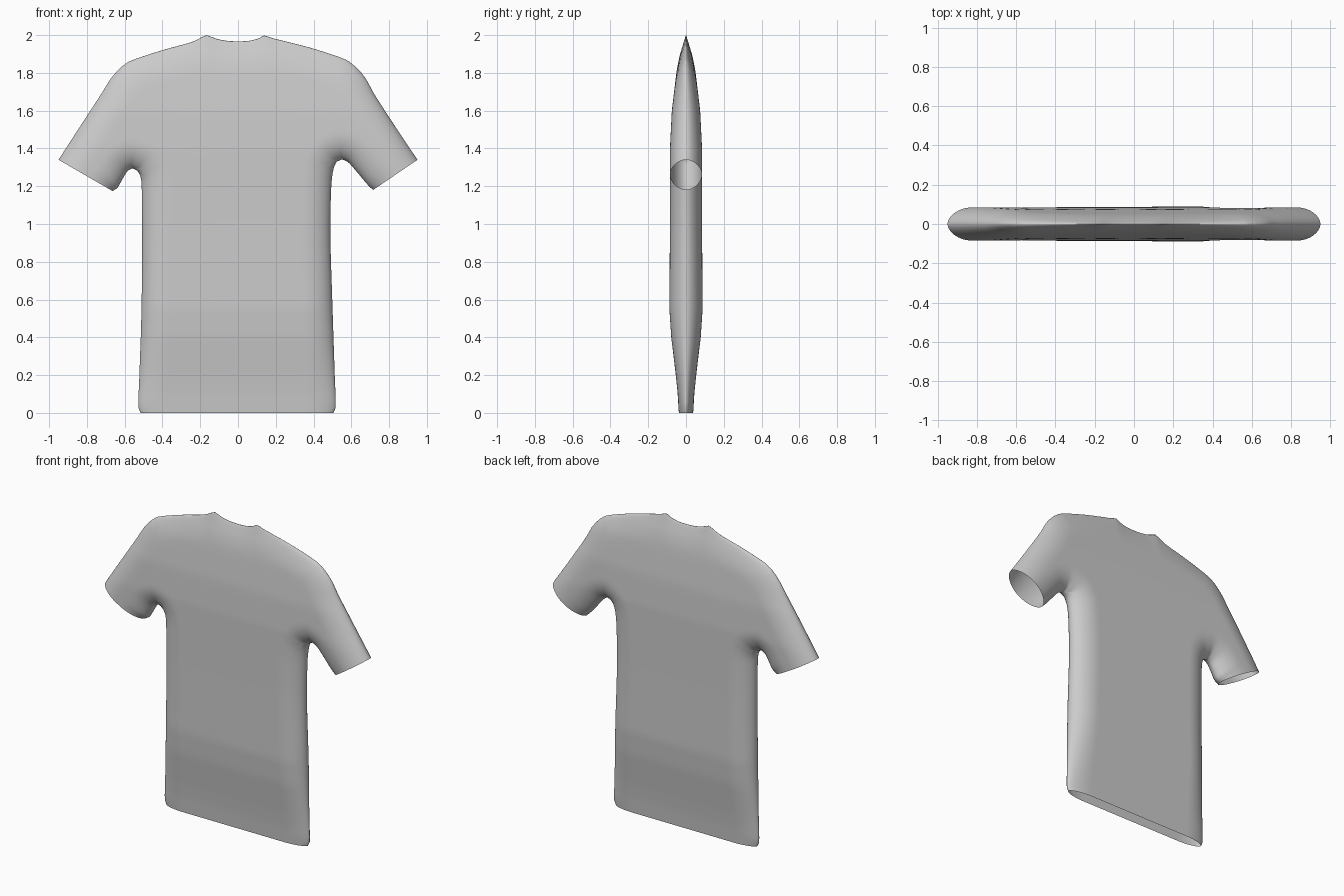
import bpy, bmesh, math
from mathutils import Vector

if "Cube" in bpy.data.objects:
    bpy.data.objects.remove(bpy.data.objects["Cube"])

THICK = [(0, .038), (.1, .044), (.2, .054), (.4, .078), (.55, .088), (1.0, .085), (1.4, .085),
         (1.6, .075), (1.8, .051), (1.9, .034), (1.97, .018), (2.01, .006)]
EDGE_R = 0.15   # width over which the cloth rounds off towards a closed edge


def spline(pts, params):
    """Catmull-Rom curve through 2D points, sampled by chord length."""
    p = [Vector(q) for q in pts]
    cum = [0.0]
    for a, b in zip(p, p[1:]):
        cum.append(cum[-1] + (b - a).length)
    tan = []
    for i in range(len(p)):
        a, b = max(i - 1, 0), min(i + 1, len(p) - 1)
        tan.append((p[b] - p[a]) / (cum[b] - cum[a]))
    out = []
    for t in params:
        s = t * cum[-1]
        i = 0
        while i < len(p) - 2 and s > cum[i + 1]:
            i += 1
        h = cum[i + 1] - cum[i]
        u = (s - cum[i]) / h
        out.append(p[i] * (2*u**3 - 3*u*u + 1) + tan[i] * h * (u**3 - 2*u*u + u)
                   + p[i + 1] * (3*u*u - 2*u**3) + tan[i + 1] * h * (u**3 - u*u))
    return out


def even(n):
    return [i / n for i in range(n + 1)]


def clustered(n):
    return [(1 - math.cos(math.pi * i / n)) / 2 for i in range(n + 1)]


def thickness(z):
    for (z0, a), (z1, b) in zip(THICK, THICK[1:]):
        if z <= z1:
            return a + (b - a) * (z - z0) / (z1 - z0)
    return THICK[-1][1]


def seg_dist(q, a, b):
    ab = b - a
    t = max(0, min(1, (q - a).dot(ab) / ab.length_squared))
    return (q - a - ab * t).length


# Outline curves (x, z): sides, sleeve undersides, sleeve tops, shoulders and neck
ACROSS, UP = clustered(72), clustered(28)
side_l = spline([(-.515, 0), (-.527, .02), (-.522, .2), (-.512, .5), (-.507, .9), (-.51, 1.2),
                 (-.517, 1.255), (-.535, 1.285), (-.56, 1.295)], even(44))
side_r = spline([(.505, 0), (.517, .02), (.512, .2), (.499, .6), (.489, .95), (.494, 1.2),
                 (.505, 1.29), (.522, 1.33), (.55, 1.342)], even(44))
under_l = spline([(-.56, 1.295), (-.585, 1.28), (-.61, 1.24), (-.64, 1.19), (-.665, 1.175)], even(14))
under_r = spline([(.55, 1.342), (.58, 1.33), (.63, 1.275), (.68, 1.215), (.715, 1.18)], even(14))
over_l = spline([(-.62, 1.83), (-.67, 1.775), (-.72, 1.695), (-.84, 1.51), (-.95, 1.34)], even(14))
over_r = spline([(.62, 1.835), (.67, 1.78), (.72, 1.69), (.83, 1.52), (.95, 1.34)], even(14))
shoulders = spline([(-.62, 1.83), (-.57, 1.863), (-.4, 1.92), (-.24, 1.965), (-.19, 1.99), (-.165, 2.0),
                    (-.12, 1.982), (-.06, 1.97), (0, 1.967), (.06, 1.97), (.11, 1.983), (.145, 2.0),
                    (.17, 1.987), (.24, 1.97), (.4, 1.928), (.57, 1.87), (.62, 1.835)], ACROSS)
chest = [side_l[-1].lerp(side_r[-1], t) for t in ACROSS]

edges = [s for c in (side_l, side_r, under_l, under_r, over_l, over_r, shoulders)
         for s in zip(c, c[1:])]


def half_depth(q):
    d = min(seg_dist(q, a, b) for a, b in edges)
    if d < 1e-5:
        return 0.0
    t = min(d / EDGE_R, 1)
    return thickness(q.y) * (1 - (1 - t) ** 2) ** 0.55


bm = bmesh.new()


def ruled_patch(curve_a, curve_b, steps):
    """Front and back cloth panels spanned between two outline curves."""
    grid = [[a.lerp(b, t) for t in steps] for a, b in zip(curve_a, curve_b)]
    depth = [[half_depth(q) for q in row] for row in grid]
    for side in (-1, 1):
        v = [[bm.verts.new((q.x, side * d, q.y)) for q, d in zip(r, dr)]
             for r, dr in zip(grid, depth)]
        for i in range(len(v) - 1):
            for j in range(len(steps) - 1):
                bm.faces.new((v[i][j], v[i + 1][j], v[i + 1][j + 1], v[i][j + 1]))


ruled_patch(side_l, side_r, ACROSS)      # torso
ruled_patch(chest, shoulders, UP)        # chest and neck
ruled_patch(under_l, over_l, UP)         # sleeves
ruled_patch(under_r, over_r, UP)

bmesh.ops.remove_doubles(bm, verts=bm.verts, dist=2e-4)
bmesh.ops.recalc_face_normals(bm, faces=bm.faces)
front = max(bm.faces, key=lambda f: f.calc_center_median().y)
if front.normal.y < 0:
    bmesh.ops.reverse_faces(bm, faces=bm.faces)

mesh = bpy.data.meshes.new("t_shirt")
bm.to_mesh(mesh)
bm.free()
shirt = bpy.data.objects.new("t_shirt", mesh)
bpy.context.collection.objects.link(shirt)
for poly in mesh.polygons:
    poly.use_smooth = True
